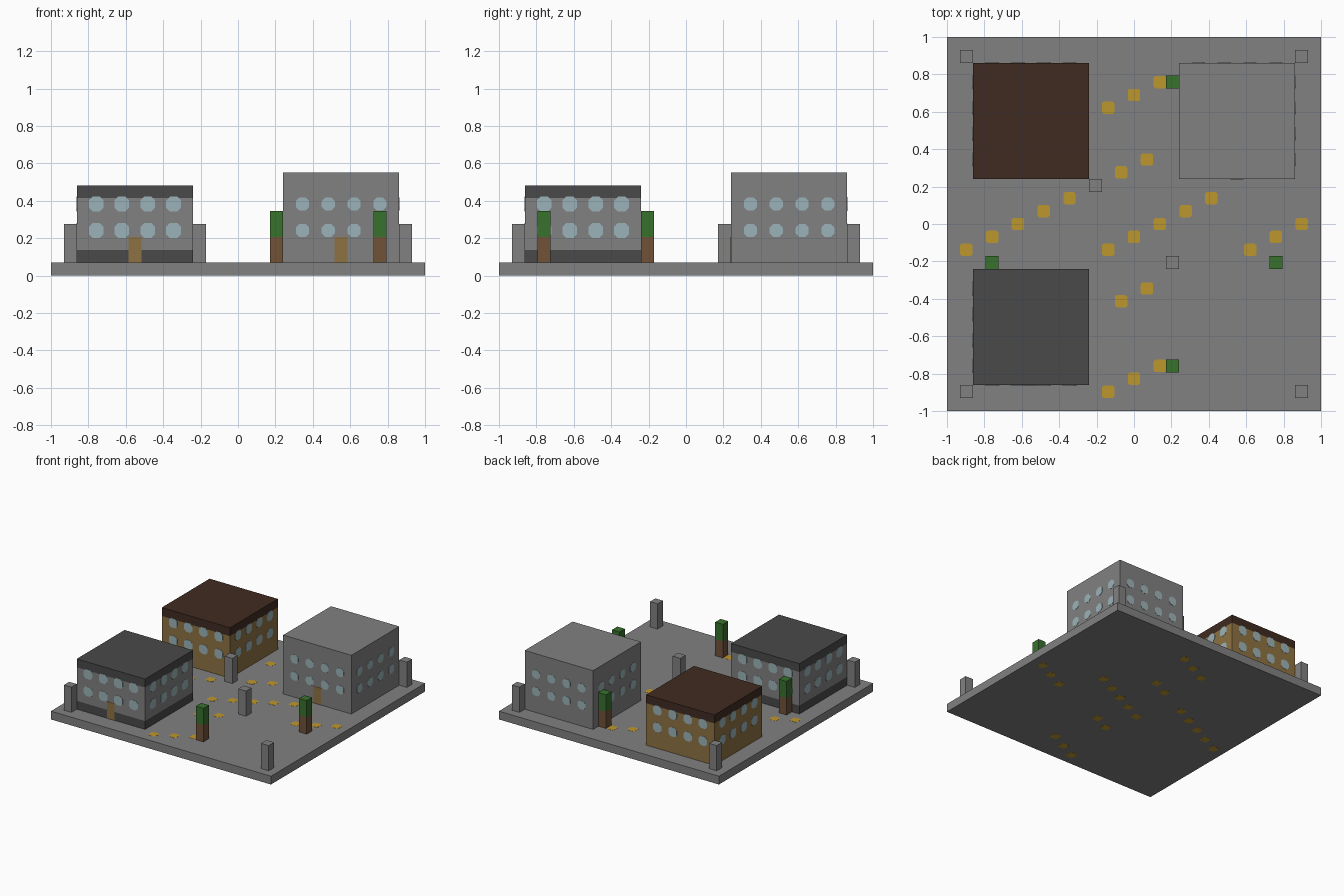
import bpy, bmesh, math
from mathutils import Matrix, Vector

cube = bpy.data.objects.get("Cube")
if cube:
    bpy.data.objects.remove(cube, do_unlink=True)

S = 2 / 29  # one block of the plaza grid


def material(name, r, g, b):
    m = bpy.data.materials.new(name)
    m.use_nodes = True
    m.diffuse_color = (r, g, b, 1)
    m.node_tree.nodes["Principled BSDF"].inputs["Base Color"].default_value = (r, g, b, 1)
    return m


STONE = material("stone_grey", 0.22, 0.22, 0.22)
SLATE = material("dark_slate", 0.067, 0.067, 0.067)
ROOF = material("dark_brown", 0.051, 0.024, 0.015)
TAN = material("tan_wood", 0.27, 0.17, 0.055)
GLASS = material("pale_blue_glass", 0.33, 0.45, 0.48)
YELLOW = material("yellow_paving", 0.51, 0.31, 0.027)
BARK = material("brown_bark", 0.16, 0.085, 0.04)
LEAF = material("leaf_green", 0.04, 0.165, 0.026)


def finish(name, bm, mat):
    bmesh.ops.recalc_face_normals(bm, faces=bm.faces)
    mesh = bpy.data.meshes.new(name)
    bm.to_mesh(mesh)
    bm.free()
    mesh.materials.append(mat)
    obj = bpy.data.objects.new(name, mesh)
    bpy.context.collection.objects.link(obj)
    return obj


def block(name, x, y, z0, z1, width, mat):
    """Square block; position, heights and width in grid units."""
    bm = bmesh.new()
    place = Matrix.Translation(Vector((x, y, (z0 + z1) / 2)) * S)
    bmesh.ops.create_cube(bm, size=S, matrix=place @ Matrix.Diagonal((width, width, z1 - z0, 1)))
    return finish(name, bm, mat)


def rounded_plate(bm, matrix, half, cut, depth):
    """Square with clipped corners, extruded along local z."""
    a, b = half, half - cut
    outline = [(a, -b), (a, b), (b, a), (-b, a), (-a, b), (-a, -b), (-b, -a), (b, -a)]
    face = bm.faces.new([bm.verts.new(matrix @ Vector((u, v, 0))) for u, v in outline])
    out = bmesh.ops.extrude_face_region(bm, geom=[face], use_keep_orig=True)
    shift = matrix.to_3x3() @ Vector((0, 0, depth))
    bmesh.ops.translate(bm, vec=shift, verts=[g for g in out["geom"] if isinstance(g, bmesh.types.BMVert)])


def windows(name, x, y, half):
    """Two rows of four panes on every side of a building."""
    bm = bmesh.new()
    for side in range(4):
        turn = Matrix.Translation(Vector((x, y, 0)) * S) @ Matrix.Rotation(side * math.pi / 2, 4, "Z")
        for level in (3.5, 5.55):
            for u in (-3, -1, 1, 3):
                pos = Vector((u * S, -4.5 * S - 0.002, level * S))
                face_out = Matrix.Rotation(-math.pi / 2, 4, "X")
                rounded_plate(bm, turn @ Matrix.Translation(pos) @ face_out, half, 0.019, 0.004)
    finish(name, bm, GLASS)


def door(name, x, y):
    bm = bmesh.new()
    place = Matrix.Translation(Vector((x, y - 4.5, 2)) * S)
    bmesh.ops.create_cube(bm, size=1, matrix=place @ Matrix.Diagonal((S, 0.005, 2 * S, 1)))
    finish(name, bm, TAN)


# Plaza slab
slab = block("plaza_slab", 0, 0, 0.015, 1, 29, STONE)

# Yellow paving runs: start x, start y, count (each step is two right, one back)
bm = bmesh.new()
for x, y, count in ((-13, -2, 5), (-2, -2, 5), (9, -2, 3), (-2, 9, 3),
                    (-1, 4, 2), (-1, -6, 2), (-2, -13, 3)):
    for i in range(count):
        place = Matrix.Translation(Vector((x + 2 * i, y + i, 0)) * S)
        rounded_plate(bm, place, 0.033, 0.009, S + 0.001)
finish("yellow_paving", bm, YELLOW)

# Slate-roofed building
block("slate_house_footing", -8, -8, 1, 2, 9, SLATE)
block("slate_house_walls", -8, -8, 2, 6, 9, STONE)
block("slate_house_roof", -8, -8, 6, 7, 9, SLATE)
windows("slate_house_windows", -8, -8, 0.039)
door("slate_house_door", -8, -8)

# Wooden building
block("wood_house_walls", -8, 8, 1, 6, 9, TAN)
block("wood_house_roof", -8, 8, 6, 7, 9, ROOF)
windows("wood_house_windows", -8, 8, 0.038)

# Stone building
block("stone_house_walls", 8, 8, 1, 8, 9, STONE)
windows("stone_house_windows", 8, 8, 0.035)
door("stone_house_door", 8, 8)

# Stone posts
for i, (x, y) in enumerate(((-13, -13), (13, -13), (-13, 13), (13, 13), (-3, 3), (3, -3))):
    block(f"stone_post_{i + 1}", x, y, 1, 4, 1, STONE)

# Trees
for i, (x, y) in enumerate(((3, 11), (-11, -3), (11, -3), (3, -11))):
    block(f"tree_trunk_{i + 1}", x, y, 1, 3, 1, BARK)
    block(f"tree_leaves_{i + 1}", x, y, 3, 5, 1, LEAF)
